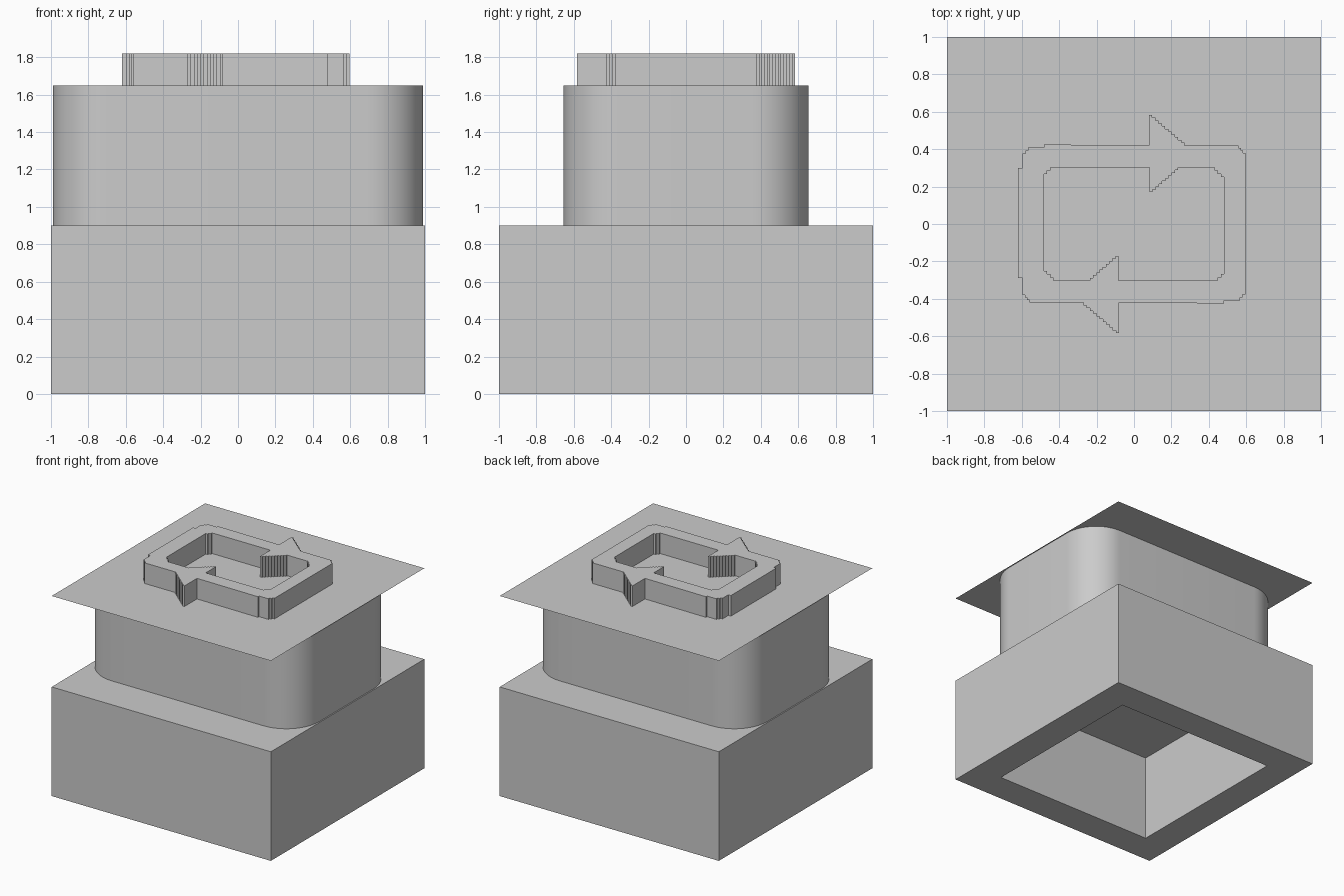
import bpy
import bmesh
from mathutils import Vector

old = bpy.data.objects.get("Cube")
if old:
    bpy.data.objects.remove(old, do_unlink=True)

grey = bpy.data.materials.new("plain grey")
grey.use_nodes = True
grey.diffuse_color = (0.6, 0.6, 0.6, 1)
grey.node_tree.nodes["Principled BSDF"].inputs["Base Color"].default_value = (0.6, 0.6, 0.6, 1)


def add_object(name, data):
    obj = bpy.data.objects.new(name, data)
    obj.data.materials.append(grey)
    bpy.context.collection.objects.link(obj)
    return obj


def add_bmesh(name, bm):
    mesh = bpy.data.meshes.new(name)
    bm.to_mesh(mesh)
    bm.free()
    return add_object(name, mesh)


def box(size, bottom):
    bm = bmesh.new()
    bmesh.ops.create_cube(bm, size=1)
    bmesh.ops.scale(bm, vec=size, verts=bm.verts)
    bmesh.ops.translate(bm, vec=(0, 0, bottom + size[2] / 2), verts=bm.verts)
    bm.normal_update()
    return bm


# Square base with a deep square cavity underneath
bm = box((2, 2, 0.9), 0)
floor = [f for f in bm.faces if f.normal.z < -0.5]
bmesh.ops.inset_region(bm, faces=floor, thickness=0.36)
cap = bmesh.ops.extrude_discrete_faces(bm, faces=floor)["faces"]
bmesh.ops.translate(bm, vec=(0, 0, 0.73), verts=cap[0].verts)
bmesh.ops.recalc_face_normals(bm, faces=bm.faces)
add_bmesh("base", bm)

# Rounded middle body, closed by the base and the top sheet
bm = box((1.98, 1.31, 0.75), 0.9)
upright = [e for e in bm.edges if abs(e.verts[0].co.z - e.verts[1].co.z) > 0.1]
bmesh.ops.bevel(bm, geom=upright, offset=0.3, segments=16, profile=0.5, affect='EDGES')
bm.normal_update()
bmesh.ops.delete(bm, geom=[f for f in bm.faces if abs(f.normal.z) > 0.5], context='FACES_ONLY')
body = add_bmesh("body", bm)
bpy.context.view_layer.objects.active = body
body.select_set(True)
bpy.ops.object.shade_smooth_by_angle()
body.select_set(False)

# Thin square top sheet
bm = bmesh.new()
bmesh.ops.create_grid(bm, x_segments=1, y_segments=1, size=1)
bmesh.ops.translate(bm, vec=(0, 0, 1.65), verts=bm.verts)
add_bmesh("top_sheet", bm)


# Raised loop of two arrows with stepped diagonals
def steps(a, b, n, across_first=True):
    a, b = Vector(a), Vector(b)
    points = [a]
    for i in range(n):
        p, q = a.lerp(b, i / n), a.lerp(b, (i + 1) / n)
        points += [Vector((q.x, p.y)) if across_first else Vector((p.x, q.y)), q]
    return points


def turned(points):
    return [-p for p in points]


outer = [Vector((0.08, 0.42))]
outer += steps((0.08, 0.583), (0.27, 0.42), 11)
outer += steps((0.545, 0.42), (0.597, 0.365), 4)
outer += steps((0.597, -0.36), (0.55, -0.41), 3, False)
outer += [Vector((0.48, -0.41)), Vector((0.48, -0.425))]
left_bulge = [Vector(p) for p in ((-0.597, 0.3), (-0.62, 0.3), (-0.62, -0.29), (-0.597, -0.29))]
back = turned(outer)
split = next(i for i, p in enumerate(back) if p.x < -0.59 and p.y > 0.3)
outer += back[:split] + left_bulge[::-1] + back[split:]

inner = [Vector((0.083, 0.303))]
inner += steps((0.083, 0.17), (0.235, 0.303), 9)
inner += steps((0.43, 0.303), (0.482, 0.25), 3, False)
inner += steps((0.482, -0.25), (0.43, -0.303), 3, False)
inner += turned(inner)

curve = bpy.data.curves.new("arrow_loop", 'CURVE')
curve.dimensions = '2D'
curve.fill_mode = 'BOTH'
curve.extrude = 0.085
for outline in (outer, inner):
    spline = curve.splines.new('POLY')
    spline.points.add(len(outline) - 1)
    for point, p in zip(spline.points, outline):
        point.co = (p.x, p.y, 0, 1)
    spline.use_cyclic_u = True
loop = add_object("arrow_loop", curve)
loop.location.z = 1.735
bpy.context.view_layer.objects.active = loop
loop.select_set(True)
bpy.ops.object.convert(target='MESH')
bpy.ops.object.shade_flat()
loop.select_set(False)
